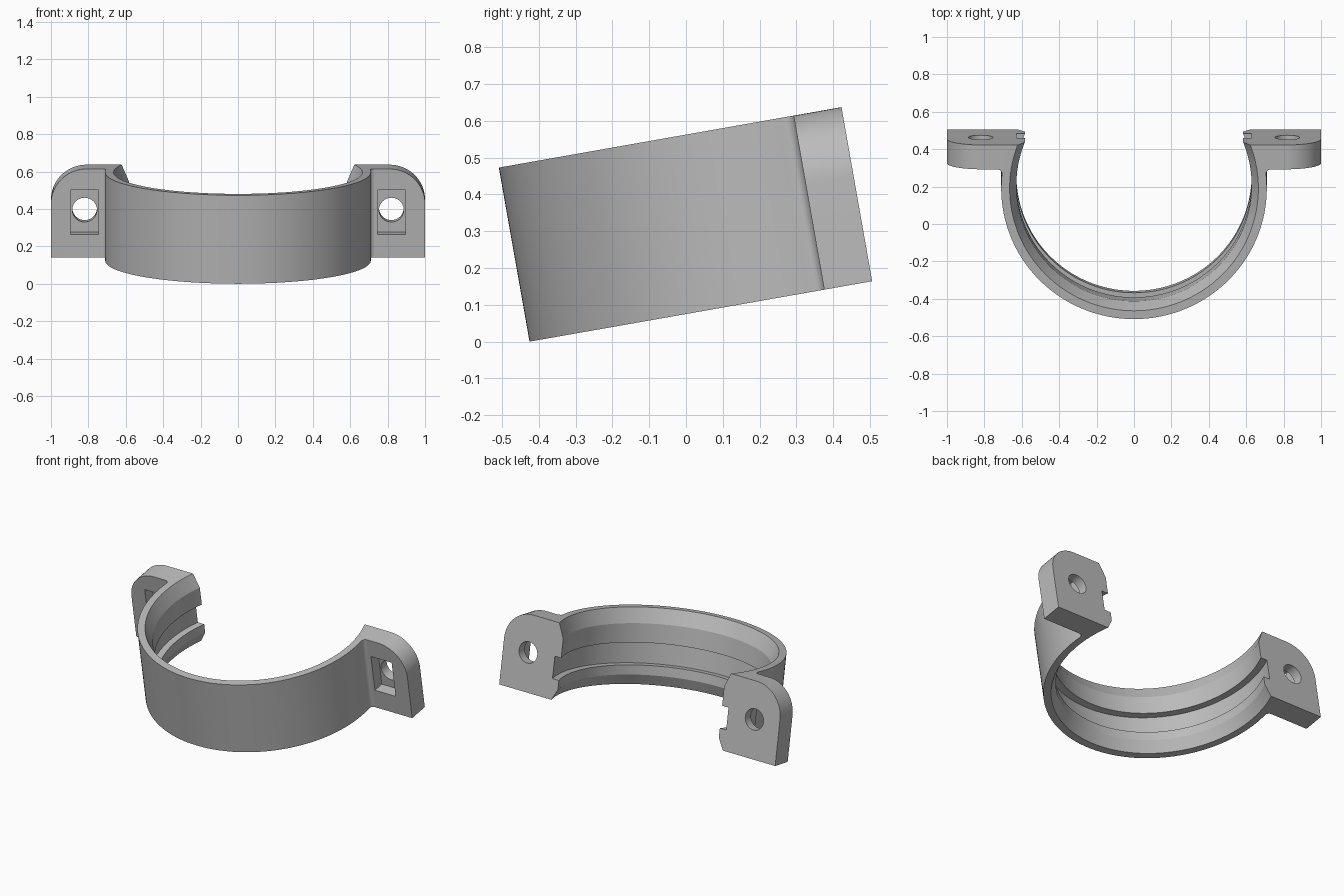
import bpy, bmesh
from math import sin, cos, pi, sqrt, atan2, radians
from mathutils import Matrix, Vector

old = bpy.data.objects.get("Cube")
if old:
    bpy.data.objects.remove(old, do_unlink=True)

# Main dimensions
R = 0.71            # outer radius of the band, also its centre on y
H = 0.48            # height of the band
FRONT, BACK = 0.813, 0.945   # flange faces
FILLET, CORNER = 0.025, 0.19
HOLE_X, HOLE_Z = 0.82, 0.245


def arc(cx, cy, r, start, end, n):
    return [(cx + r * cos(start + (end - start) * i / n),
             cy + r * sin(start + (end - start) * i / n)) for i in range(n + 1)]


def mirrored(half):
    """Close a right-hand half outline with its mirror image."""
    return half + [(-x, y) for x, y in reversed(half) if abs(x) > 1e-6]


def loft(name, loops):
    """Skin matching closed loops and cap both ends."""
    bm = bmesh.new()
    rings = [[bm.verts.new(p) for p in loop] for loop in loops]
    n = len(rings[0])
    for a, b in zip(rings, rings[1:]):
        for i in range(n):
            j = (i + 1) % n
            bm.faces.new((a[i], a[j], b[j], b[i]))
    bm.faces.new(rings[0][::-1])
    bm.faces.new(rings[-1])
    bmesh.ops.recalc_face_normals(bm, faces=bm.faces)
    mesh = bpy.data.meshes.new(name)
    bm.to_mesh(mesh)
    bm.free()
    obj = bpy.data.objects.new(name, mesh)
    bpy.context.collection.objects.link(obj)
    return obj


def prism_z(name, outline, z0, z1):
    return loft(name, [[(x, y, z) for x, y in outline] for z in (z0, z1)])


def prism_y(name, outline, y0, y1):
    return loft(name, [[(x, y, z) for x, z in outline] for y in (y0, y1)])


def combine(target, tool, operation):
    mod = target.modifiers.new(operation, 'BOOLEAN')
    mod.operation, mod.solver, mod.object = operation, 'EXACT', tool
    tool.hide_render = True
    bpy.context.view_layer.objects.active = target
    bpy.ops.object.modifier_apply(modifier=mod.name)
    bpy.data.objects.remove(tool, do_unlink=True)


# Plan shape: round band flowing through a fillet into the flanges
reach = R + FILLET
fy = FRONT - FILLET
fx = sqrt(reach ** 2 - (fy - R) ** 2)
meet = atan2(fy - R, fx)
plan = arc(0, R, R, -pi / 2, meet, 72)
plan += arc(fx, fy, FILLET, meet + pi, pi / 2, 8)[1:]
plan += [(1.1, FRONT), (1.1, BACK), (0, BACK)]
clamp = prism_z("half_clamp", mirrored(plan), -0.1, H + 0.1)

# Front silhouette with rounded upper outer corners
front = [(0, 0), (1, 0)] + arc(1 - CORNER, H - CORNER, CORNER, 0, pi / 2, 16) + [(0, H)]
combine(clamp, prism_y("silhouette", mirrored(front), -0.1, 1.1), 'INTERSECT')

# Bore: chamfered rims and a square groove between two lips
RIM, LIP, GROOVE = 0.665, 0.629, 0.672
profile = [(RIM, -0.05), (RIM, 0), (LIP, 0.07), (LIP, 0.13), (GROOVE, 0.13),
           (GROOVE, 0.27), (LIP, 0.27), (LIP, 0.39), (RIM, H), (RIM, H + 0.05)]
bore = loft("bore", [[(x, y, z) for x, y in arc(0, R, r, 0, 2 * pi, 144)[:-1]]
                     for r, z in profile])
combine(clamp, bore, 'DIFFERENCE')

# Bolt hole and nut pocket in each flange
for side in (-1, 1):
    x = side * HOLE_X
    hole = arc(x, HOLE_Z, 0.066, 0, 2 * pi, 40)[:-1]
    combine(clamp, prism_y("bolt_hole", hole, 0.7, 1.1), 'DIFFERENCE')
    w, h = 0.075, 0.12
    pocket = [(x + a * w, HOLE_Z + b * h) for a, b in ((-1, -1), (1, -1), (1, 1), (-1, 1))]
    combine(clamp, prism_y("nut_pocket", pocket, 0.75, FRONT + 0.072), 'DIFFERENCE')

# Tilt the clamp back and stand it on the ground
clamp.data.transform(Matrix.Translation(Vector((0, -0.425, 0)))
                     @ Matrix.Rotation(radians(10), 4, 'X'))
low = min(v.co.z for v in clamp.data.vertices)
clamp.data.transform(Matrix.Translation(Vector((0, 0, -low))))

# Plain grey plastic
grey = bpy.data.materials.new("grey_plastic")
grey.use_nodes = True
colour = (0.5, 0.5, 0.5, 1)
grey.diffuse_color = colour
grey.node_tree.nodes["Principled BSDF"].inputs["Base Color"].default_value = colour
clamp.data.materials.clear()
clamp.data.materials.append(grey)
for face in clamp.data.polygons:
    face.material_index = 0

bpy.ops.object.select_all(action='DESELECT')
clamp.select_set(True)
bpy.context.view_layer.objects.active = clamp
bpy.ops.object.shade_smooth_by_angle(angle=radians(15))
